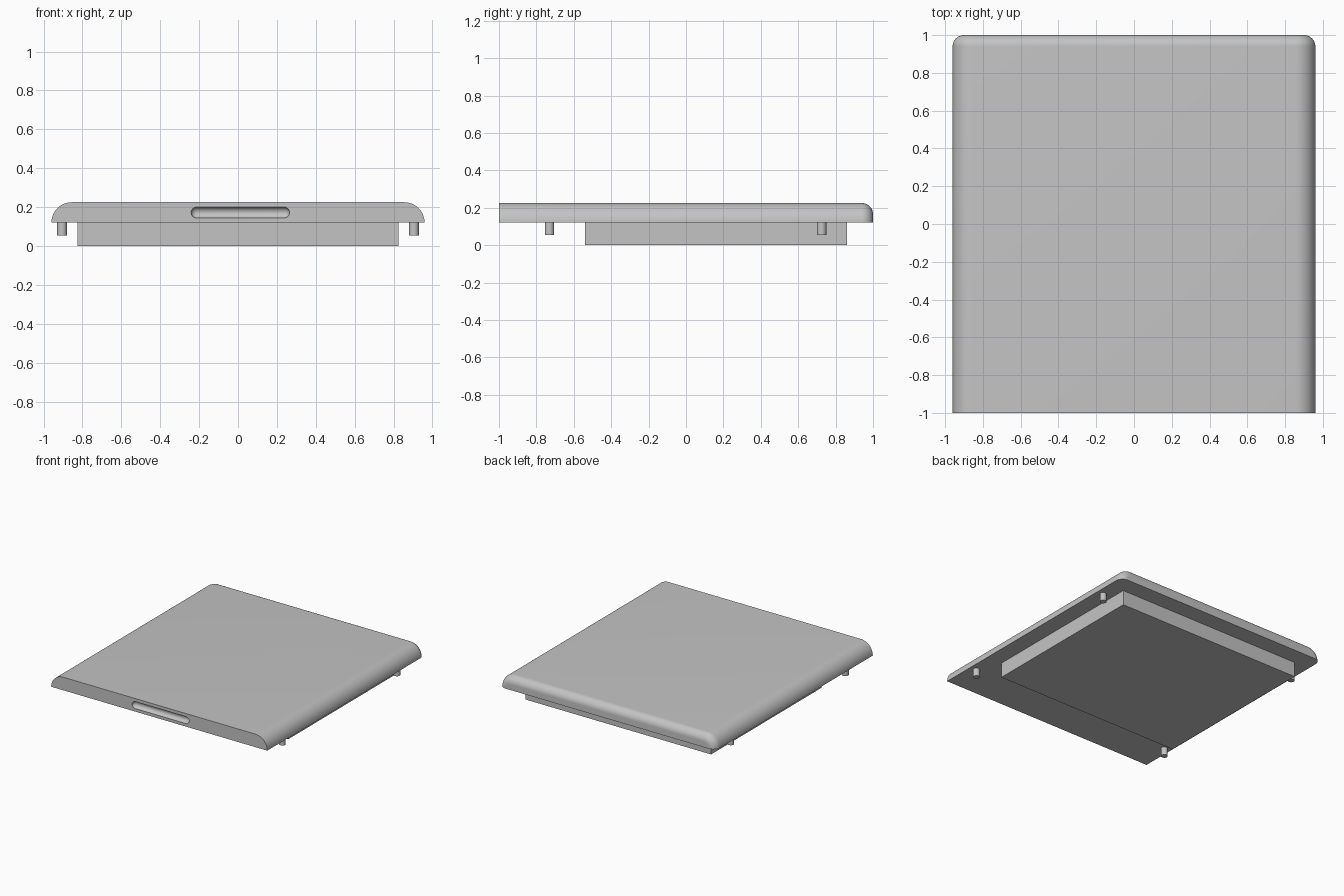
import bpy, bmesh
from math import sin, cos, pi, radians
from mathutils import Matrix, Vector

if "Cube" in bpy.data.objects:
    bpy.data.objects.remove(bpy.data.objects["Cube"])

grey = bpy.data.materials.new("light_grey")
grey.diffuse_color = (0.55, 0.55, 0.55, 1)
grey.use_nodes = True
grey.node_tree.nodes["Principled BSDF"].inputs["Base Color"].default_value = grey.diffuse_color


def finish(name, bm):
    bmesh.ops.recalc_face_normals(bm, faces=bm.faces)
    mesh = bpy.data.meshes.new(name)
    bm.to_mesh(mesh)
    bm.free()
    ob = bpy.data.objects.new(name, mesh)
    bpy.context.collection.objects.link(ob)
    mesh.materials.append(grey)
    return ob


def shade(ob):
    bpy.ops.object.select_all(action='DESELECT')
    ob.select_set(True)
    bpy.context.view_layer.objects.active = ob
    bpy.ops.object.shade_smooth_by_angle(angle=radians(30))


def loft(bm, rings):
    rows = [[bm.verts.new(p) for p in r] for r in rings]
    for a, b in zip(rows, rows[1:]):
        for i in range(len(a)):
            k = (i + 1) % len(a)
            bm.faces.new((a[i], a[k], b[k], b[i]))
    bm.faces.new(rows[0])
    bm.faces.new(rows[-1][::-1])


# Lid: rounded-shoulder profile run front to back, with a rounded back edge
BASE, TOP, HALF, FILLET, STEPS = 0.12, 0.225, 0.96, 0.06, 12
SHOULDER = TOP - BASE


def lid_ring(y, inset):
    r = SHOULDER - inset
    pts = []
    for side, start in ((1, 0), (-1, pi / 2)):
        for i in range(STEPS + 1):
            t = start + pi / 2 * i / STEPS
            pts.append((side * (HALF - SHOULDER) + r * cos(t), y, BASE + r * sin(t)))
    return pts


rings = [lid_ring(-1, 0)]
for j in range(STEPS + 1):
    a = pi / 2 * j / STEPS
    rings.append(lid_ring(1 - FILLET + FILLET * sin(a), FILLET * (1 - cos(a))))
bm = bmesh.new()
loft(bm, rings)
lid = finish("lid", bm)

# Finger groove: capsule-shaped recess in the front edge
bm = bmesh.new()
R, MID, REACH = 0.028, 0.012, 0.225
bmesh.ops.create_uvsphere(bm, u_segments=24, v_segments=16, radius=R,
                          matrix=Matrix.Rotation(pi / 2, 4, 'Y'))
for v in bm.verts:
    if abs(v.co.x) < 1e-5:
        v.co.x = 0
# split the sphere at its equator and pull the halves apart
cut = [e for e in bm.edges if all(abs(v.co.x) < 1e-5 for v in e.verts)]
bmesh.ops.split_edges(bm, edges=cut)
for f in bm.faces:
    f.tag = f.calc_center_median().x > 0
right = {v for f in bm.faces if f.tag for v in f.verts}
for v in bm.verts:
    v.co.x += REACH if v in right else -REACH
bmesh.ops.bridge_loops(bm, edges=[e for e in bm.edges if e.is_boundary])
bmesh.ops.translate(bm, verts=bm.verts, vec=Vector((MID, -1.0, 0.172)))
cutter = finish("groove_cutter", bm)
cutter.hide_render = True

mod = lid.modifiers.new("groove", 'BOOLEAN')
mod.operation = 'DIFFERENCE'
mod.solver = 'EXACT'
mod.object = cutter
bpy.context.view_layer.objects.active = lid
bpy.ops.object.modifier_apply(modifier=mod.name)
bpy.data.objects.remove(cutter)
shade(lid)

# Plug: block under the lid
bm = bmesh.new()
bmesh.ops.create_cube(bm, size=1, matrix=Matrix.Translation((0, 0.16, 0.06))
                      @ Matrix.Diagonal((1.65, 1.40, 0.12, 1)))
finish("plug", bm)

# Locating pegs near the four corners
for sx, xname in ((-1, "left"), (1, "right")):
    for y, yname in ((-0.73, "front"), (0.725, "back")):
        bm = bmesh.new()
        bmesh.ops.create_cone(bm, cap_ends=True, segments=24, radius1=0.025,
                              radius2=0.025, depth=0.07,
                              matrix=Matrix.Translation((sx * 0.905, y, 0.09)))
        shade(finish(f"peg_{yname}_{xname}", bm))
